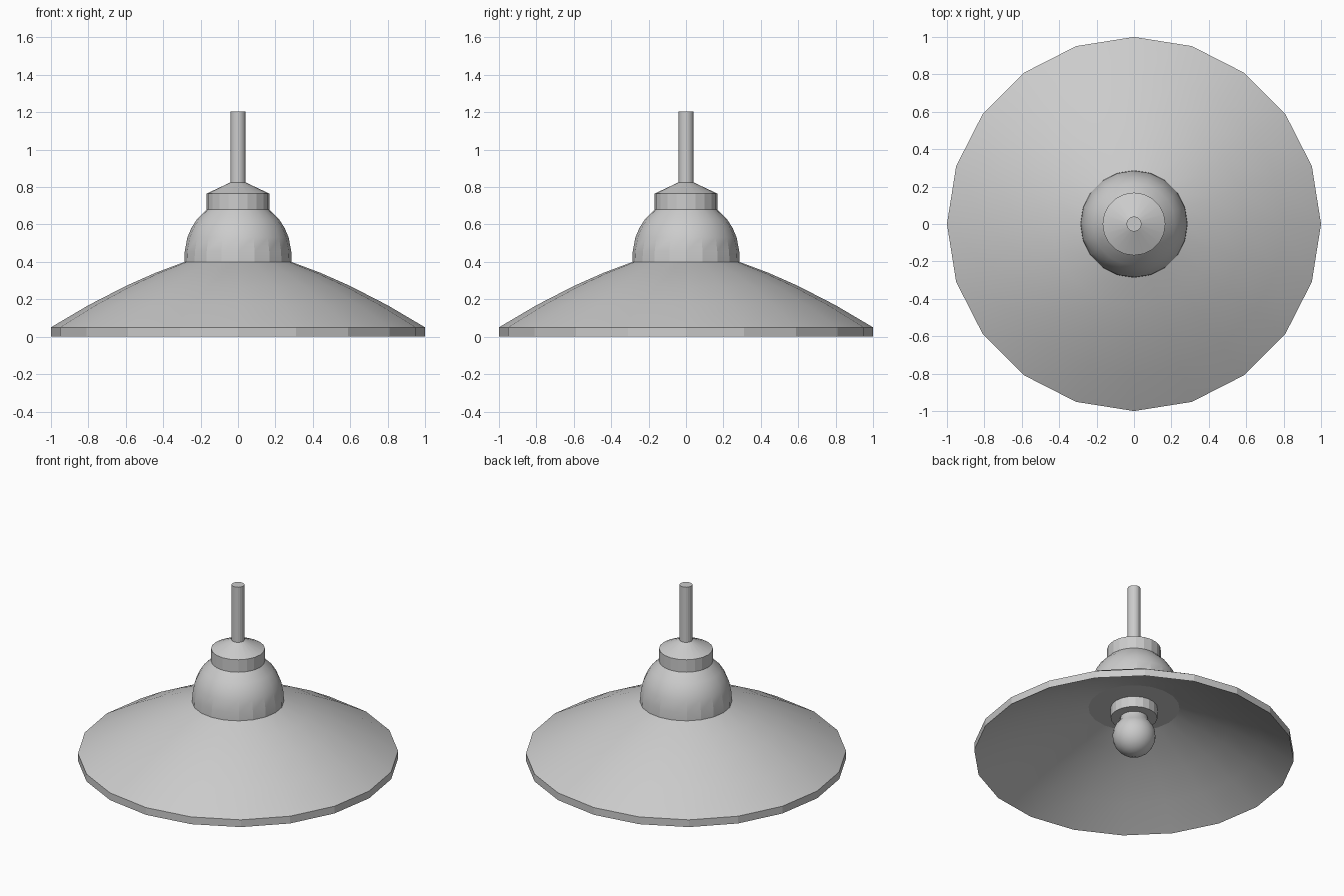
import bpy, bmesh, math

if "Cube" in bpy.data.objects:
    bpy.data.objects.remove(bpy.data.objects["Cube"])

SIDES = 20


def lathe(name, profile, smooth_angle=17.5, closed=False):
    """Spin an (r, z) profile about z; r = 0 ends become poles, open ends are capped."""
    bm = bmesh.new()
    rings = []
    for r, z in profile:
        rings.append([bm.verts.new((r * math.cos(2 * math.pi * i / SIDES),
                                    r * math.sin(2 * math.pi * i / SIDES), z))
                      for i in range(SIDES)])
    pairs = list(zip(rings, rings[1:]))
    for a, b in pairs:
        for i in range(SIDES):
            j = (i + 1) % SIDES
            bm.faces.new((a[i], a[j], b[j], b[i]))
    if closed:
        bm.faces.new(rings[0][::-1])
        bm.faces.new(rings[-1])
    bmesh.ops.remove_doubles(bm, verts=bm.verts, dist=1e-5)
    bmesh.ops.recalc_face_normals(bm, faces=bm.faces)
    mesh = bpy.data.meshes.new(name)
    bm.to_mesh(mesh)
    bm.free()
    obj = bpy.data.objects.new(name, mesh)
    bpy.context.collection.objects.link(obj)
    bpy.ops.object.select_all(action='DESELECT')
    obj.select_set(True)
    bpy.context.view_layer.objects.active = obj
    bpy.ops.object.shade_smooth_by_angle(angle=math.radians(smooth_angle))
    return obj


# Wide shade: gently bowed outer skin, matching inner skin and flat ceiling
skin = [(1.0, 0.05), (0.8, 0.168), (0.6, 0.271), (0.44, 0.342), (0.285, 0.40)]
inner = [(r, z - 0.05 - 0.01 * (1 - r)) for r, z in skin]
lathe("shade", inner[::-1] + skin, closed=True)

# Domed housing above the shade
lathe("dome", [(0.287, 0.395), (0.285, 0.455), (0.271, 0.53), (0.25, 0.58),
               (0.22, 0.627), (0.165, 0.682)], closed=True)

# Collar with conical top
lathe("collar", [(0.168, 0.678), (0.168, 0.765), (0.04, 0.825)], closed=True)

# Hanging rod
lathe("rod", [(0.04, 0.82), (0.04, 1.205)], closed=True)

# Bulb socket under the ceiling
lathe("socket", [(0.146, 0.27), (0.146, 0.345)], closed=True)

# Bulb: round globe tapering into a neck
globe = [(0.135 * math.sin(math.radians(a)), 0.14 - 0.135 * math.cos(math.radians(a)))
         for a in range(0, 121, 15)]
lathe("bulb", globe + [(0.092, 0.24), (0.085, 0.275)], smooth_angle=40, closed=False)
